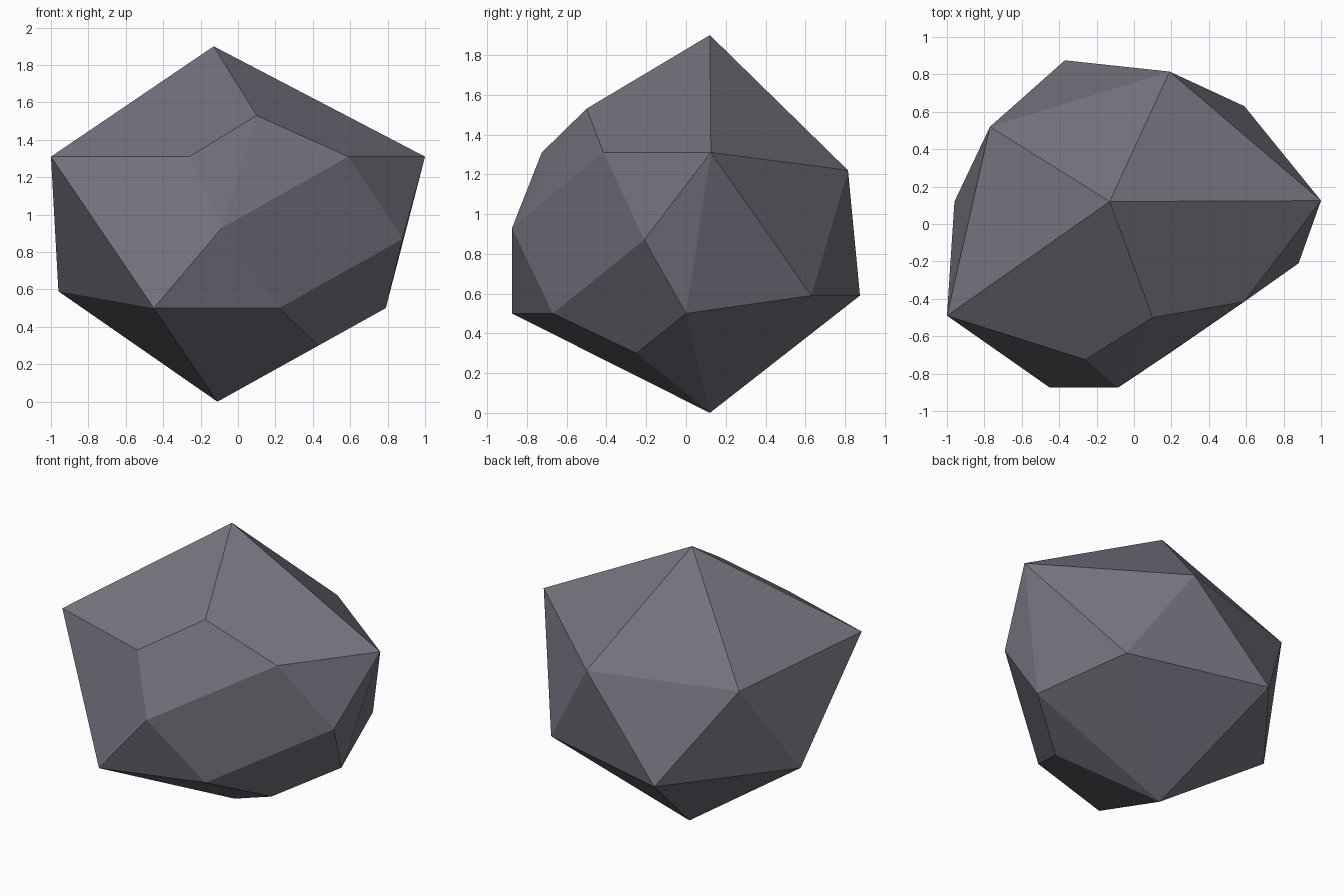
import bpy, bmesh, math

if "Cube" in bpy.data.objects:
    bpy.data.objects.remove(bpy.data.objects["Cube"])

# Corner points of the faceted boulder, grouped by level
crown = [(-.13, .12, 1.90), (.10, -.50, 1.53)]
upper = [(-1.0, -.49, 1.31), (-.26, -.725, 1.31), (.59, -.415, 1.31),
         (1.0, .125, 1.31), (.19, .815, 1.22), (-.77, .52, 1.22)]
middle = [(-.085, -.875, .93), (.88, -.21, .87)]
lower = [(-.96, .12, .59), (-.37, .875, .59), (.59, .63, .59),
         (-.45, -.875, .50), (.22, -.67, .50), (.79, 0, .50)]
base = [(.43, -.25, .30), (-.11, .12, 0)]

# Stone colour
stone = bpy.data.materials.new("dark grey stone")
stone.diffuse_color = (.18, .17, .21, 1)
stone.use_nodes = True
stone.node_tree.nodes["Principled BSDF"].inputs["Base Color"].default_value = stone.diffuse_color

# Boulder: convex shell over the corners, coplanar facets merged
bm = bmesh.new()
for p in crown + upper + middle + lower + base:
    bm.verts.new(p)
bmesh.ops.convex_hull(bm, input=bm.verts[:])
bmesh.ops.dissolve_limit(bm, angle_limit=math.radians(4),
                         verts=bm.verts[:], edges=bm.edges[:])
bmesh.ops.recalc_face_normals(bm, faces=bm.faces[:])
mesh = bpy.data.meshes.new("boulder")
bm.to_mesh(mesh)
bm.free()
mesh.materials.append(stone)
boulder = bpy.data.objects.new("boulder", mesh)
bpy.context.collection.objects.link(boulder)
